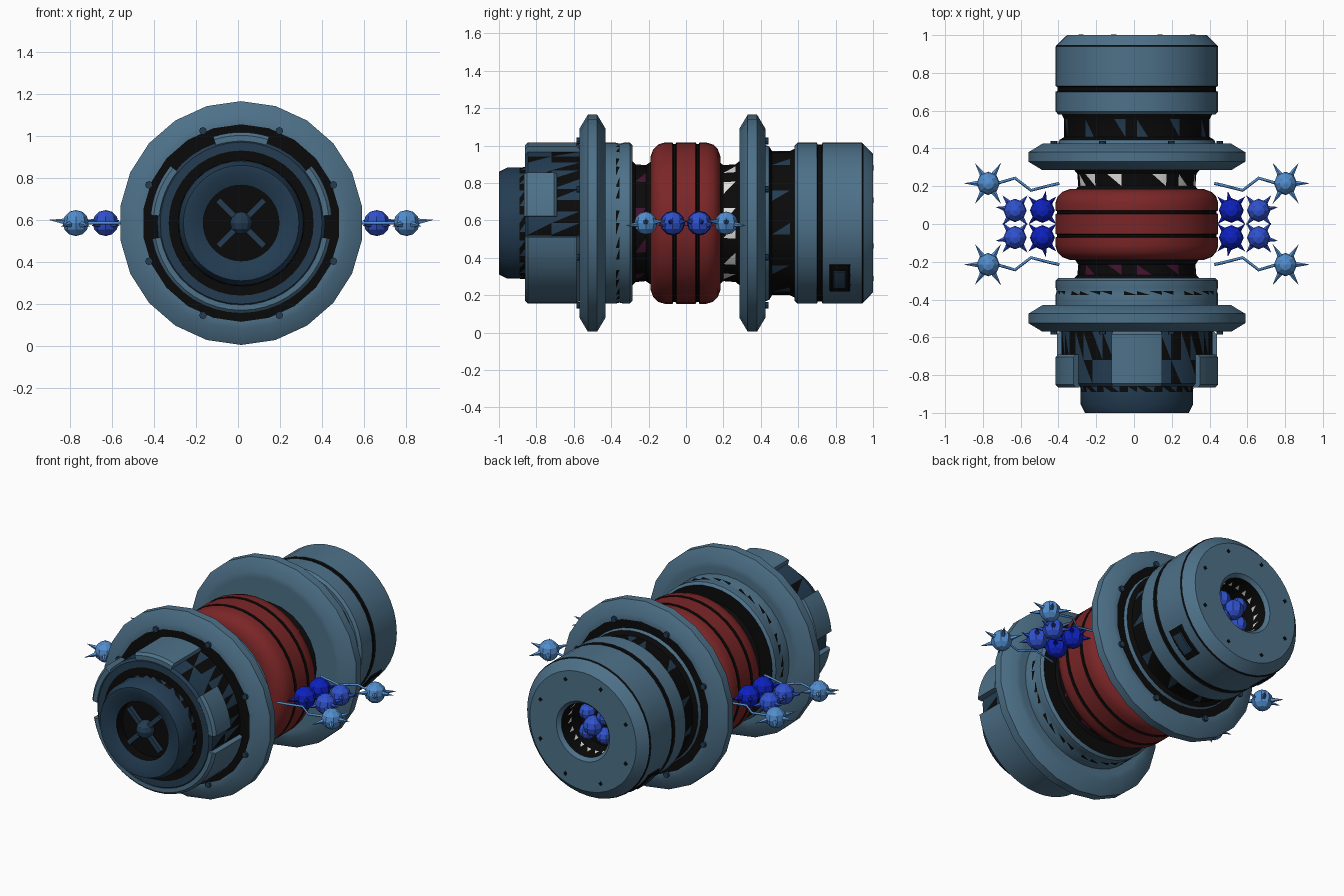
import bpy, bmesh, math
from mathutils import Matrix, Vector

if "Cube" in bpy.data.objects:
    bpy.data.objects.remove(bpy.data.objects["Cube"])

CX, CZ = 0.015, 0.585
COL = {
    "steel_blue": (0.075, 0.165, 0.25), "dark_navy": (0.017, 0.046, 0.085),
    "black": (0.003, 0.003, 0.003), "red": (0.20, 0.019, 0.02),
    "white": (0.75, 0.75, 0.73), "plum": (0.06, 0.006, 0.03),
    "light_blue": (0.085, 0.27, 0.62), "mid_blue": (0.03, 0.085, 0.62),
    "deep_blue": (0.004, 0.015, 0.52),
}
MAT = {}
for n, c in COL.items():
    MAT[n] = bpy.data.materials.new(n)
    MAT[n].diffuse_color = (*c, 1)


def finish(name, bm, mats, smooth=None):
    me = bpy.data.meshes.new(name)
    bm.to_mesh(me)
    bm.free()
    for m in mats:
        me.materials.append(MAT[m])
    if smooth:
        me.shade_smooth()
        me.set_sharp_from_angle(angle=math.radians(smooth))
    ob = bpy.data.objects.new(name, me)
    bpy.context.collection.objects.link(ob)
    return ob


def polar(r, a, y):
    return Vector((CX + r * math.cos(a), y, CZ + r * math.sin(a)))


# Revolve (y, radius, colour of the band up to the next point) around the y axis.
# A tuple of colours breaks the band into a repeating patchwork of triangles.
def lathe(name, prof, sides=40):
    bm = bmesh.new()
    mats = []
    rings = [[bm.verts.new(polar(p[1], math.pi / 2 + math.tau * i / sides, p[0]))
              for i in range(sides)] for p in prof]

    def face(vs, m):
        if m not in mats:
            mats.append(m)
        bm.faces.new(vs).material_index = mats.index(m)

    for j in range(len(prof) - 1):
        m = prof[j][2]
        for i in range(sides):
            k = (i + 1) % sides
            a, b, c, d = rings[j][i], rings[j + 1][i], rings[j + 1][k], rings[j][k]
            if isinstance(m, tuple):
                face((a, b, c), m[(2 * i) % len(m)])
                face((a, c, d), m[(2 * i + 1) % len(m)])
            else:
                face((a, b, c, d), m)
    bmesh.ops.remove_doubles(bm, verts=bm.verts[:], dist=1e-5)
    return finish(name, bm, mats, 32)


# Curved plate standing on the drum, angles in degrees
def arc_panel(name, a0, a1, y0, y1, r0, r1, mat, steps=8):
    bm = bmesh.new()
    rows = []
    for i in range(steps + 1):
        a = math.radians(a0 + (a1 - a0) * i / steps)
        rows.append([bm.verts.new(polar(r, a, y)) for r, y in
                     ((r0, y0), (r1 - 0.015, y0), (r1, y0 + 0.015),
                      (r1, y1 - 0.015), (r1 - 0.015, y1), (r0, y1))])
    for p, q in zip(rows, rows[1:]):
        for j in range(6):
            bm.faces.new((p[j], p[(j + 1) % 6], q[(j + 1) % 6], q[j]))
    bm.faces.new(rows[0])
    bm.faces.new(rows[-1])
    bmesh.ops.recalc_face_normals(bm, faces=bm.faces[:])
    return finish(name, bm, [mat], 30)


# Ring of small bolt heads on a face across the y axis
def bolts(name, y, r, size, mat, n=8, sides=8):
    bm = bmesh.new()
    for i in range(n):
        a = math.tau * (i + 0.5) / n
        m = Matrix.Translation(polar(r, a, y)) @ Matrix.Rotation(math.pi / 2, 4, 'X')
        bmesh.ops.create_cone(bm, cap_ends=True, segments=sides, radius1=size,
                              radius2=size, depth=0.02, matrix=m)
    return finish(name, bm, [mat])


S, D, B = "steel_blue", "dark_navy", "black"

# Front nose with recessed opening, and the drum behind it
lathe("front_nose", [(-0.91, 0, B), (-0.91, 0.18, B), (-0.97, 0.18, D), (-1, 0.245, D),
                     (-1, 0.275, D), (-0.955, 0.297, D), (-0.89, 0.297, (B, D, B)),
                     (-0.86, 0.30, B), (-0.86, 0.345, D), (-0.86, 0.385, D),
                     (-0.845, 0.40, (D, D, D, B, D)), (-0.72, 0.40, (B, D, B, B, D)),
                     (-0.57, 0.40, B)])
bm = bmesh.new()
for a in (45, 135, 225, 315):
    m = (Matrix.Translation((CX, -0.945, CZ)) @ Matrix.Rotation(math.radians(a), 4, 'Y')
         @ Matrix.Translation((0.095, 0, 0)) @ Matrix.Diagonal((0.12, 0.025, 0.028, 1)))
    bmesh.ops.create_cube(bm, size=1, matrix=m)
finish("nose_cross_bars", bm, [D])
bm = bmesh.new()
bmesh.ops.create_uvsphere(bm, u_segments=10, v_segments=6, radius=0.055,
                          matrix=Matrix.Translation((CX, -0.94, CZ)))
finish("nose_hub", bm, [D])

# Drum panels: top, two upper sides, lower shell
arc_panel("top_panel", 72, 108, -0.86, -0.57, 0.39, 0.432, S)
arc_panel("right_panel", 5, 39, -0.865, -0.69, 0.39, 0.432, S)
arc_panel("left_panel", 141, 175, -0.865, -0.69, 0.39, 0.432, S)
arc_panel("lower_shell", 190, 350, -0.86, -0.57, 0.39, 0.43, S, 20)


# Two wide bevelled flanges
def flange(name, y, front, back):
    lathe(name, [(y - 0.07, 0.30, front), (y - 0.07, 0.47, S), (y - 0.07, 0.505, S),
                 (y - 0.025, 0.58, S), (y + 0.025, 0.58, S), (y + 0.07, 0.505, S),
                 (y + 0.07, 0.47, back), (y + 0.07, 0.38, back)], 22)


flange("front_flange", -0.5, B, S)
flange("rear_flange", 0.355, S, B)
bolts("front_flange_bolts", -0.575, 0.475, 0.018, D)
bolts("rear_flange_bolts", 0.43, 0.475, 0.018, D)

# Collar and necks either side of the red band
lathe("front_collar", [(-0.43, 0.43, S), (-0.375, 0.43, (S, B, S, S, B)), (-0.355, 0.425, S),
                       (-0.335, 0.43, S), (-0.30, 0.43, S), (-0.285, 0.415, B),
                       (-0.285, 0.33, B)])
lathe("front_neck", [(-0.29, 0.335, B), (-0.27, 0.315, (B, B, "plum", B, B)),
                     (-0.215, 0.31, B), (-0.185, 0.33, B)], 24)
lathe("rear_neck", [(0.175, 0.33, B), (0.20, 0.31, (B, B, "white", B, B, B, "white")),
                    (0.265, 0.315, B), (0.29, 0.335, B)], 24)

# Red band with two black grooves
R = "red"
lathe("red_band", [(-0.19, 0.31, R), (-0.19, 0.355, R), (-0.175, 0.395, R), (-0.15, 0.42, R),
                   (-0.115, 0.431, R), (-0.072, 0.431, B), (-0.068, 0.422, B),
                   (-0.056, 0.422, B), (-0.052, 0.431, R), (0.052, 0.431, B),
                   (0.056, 0.422, B), (0.068, 0.422, B), (0.072, 0.431, R),
                   (0.11, 0.431, R), (0.145, 0.42, R), (0.17, 0.395, R),
                   (0.185, 0.355, R), (0.185, 0.31, R)])

# Rear waist, rear drum with groove, and open rear end
lathe("rear_waist", [(0.42, 0.42, S), (0.445, 0.41, B), (0.46, 0.385, (B, B, D, B, B, B, B)),
                     (0.555, 0.385, B), (0.585, 0.40, B)])
lathe("rear_drum", [(0.58, 0.38, S), (0.58, 0.415, S), (0.595, 0.43, S), (0.70, 0.43, B),
                    (0.704, 0.42, B), (0.726, 0.42, B), (0.73, 0.43, S), (0.94, 0.43, B),
                    (0.948, 0.424, S), (1, 0.37, S), (1, 0.185, S), (0.98, 0.165, B),
                    (0.92, 0.165, (B, B, "white", B)), (0.88, 0.165, B), (0.80, 0.165, B),
                    (0.80, 0, B)])
bolts("rear_face_studs", 0.993, 0.32, 0.014, B, 8, 4)
for side, a in (("right", -44), ("left", 224)):
    arc_panel(side + "_vent_frame", a - 13, a + 13, 0.76, 0.885, 0.42, 0.437, B)
    arc_panel(side + "_vent", a - 8, a + 8, 0.775, 0.865, 0.42, 0.442, D)


# Faceted ball with thorn spikes, angles in the horizontal plane
def add_ball(bm, pos, r, angles=(), length=0.12):
    bmesh.ops.create_uvsphere(bm, u_segments=8, v_segments=6, radius=r,
                              matrix=Matrix.Translation(pos))
    for i, a in enumerate(angles):
        a = math.radians(a)
        d = Vector((math.cos(a), math.sin(a), 0.12 * (-1) ** i)).normalized()
        m = (Matrix.Translation(Vector(pos) + d * (r * 0.8 + length) / 2)
             @ d.to_track_quat('Z', 'Y').to_matrix().to_4x4())
        bmesh.ops.create_cone(bm, cap_ends=True, segments=5, radius1=0.016, radius2=0,
                              depth=length - r * 0.8, matrix=m)


# Blue ball clusters, mirrored to both sides, with zigzag wires to the outer balls
for side, s in (("right", 1), ("left", -1)):
    for label, dx, dy, r, ang, ln in (
            ("light", 0.787, 0.215, 0.062, (0, 57, -57, 122, -122), 0.13),
            ("mid", 0.645, 0.072, 0.062, (10, 50, -50, 130, -130), 0.105),
            ("deep", 0.50, 0.072, 0.066, (45, -45, 100, 135, -135), 0.105)):
        bm = bmesh.new()
        for t in (1, -1):
            add_ball(bm, (CX + s * dx, t * dy, CZ), r,
                     [t * a if s > 0 else 180 - t * a for a in ang], ln)
        finish(f"{side}_{label}_balls", bm, [label + "_blue"])
    for t, tag in ((1, "rear"), (-1, "front")):
        cu = bpy.data.curves.new(f"{side}_{tag}_wire", 'CURVE')
        cu.dimensions = '3D'
        cu.bevel_depth = 0.008
        cu.bevel_resolution = 0
        sp = cu.splines.new('POLY')
        pts = ((0.41, 0.215), (0.455, 0.205), (0.56, 0.178), (0.645, 0.243), (0.74, 0.215))
        sp.points.add(len(pts) - 1)
        for p, (x, y) in zip(sp.points, pts):
            p.co = (CX + s * x, t * y, CZ, 1)
        cu.materials.append(MAT["light_blue"])
        bpy.context.collection.objects.link(bpy.data.objects.new(cu.name, cu))

# Balls inside the rear opening
bm = bmesh.new()
add_ball(bm, (CX, 0.90, CZ), 0.06)
for i in range(4):
    add_ball(bm, polar(0.085, math.tau * (i + 0.5) / 4, 0.87), 0.05)
finish("rear_core_balls", bm, ["mid_blue"])

for m in bpy.data.materials:
    if m.users and not m.is_grease_pencil:
        m.use_nodes = True
        m.node_tree.nodes["Principled BSDF"].inputs["Base Color"].default_value = m.diffuse_color
